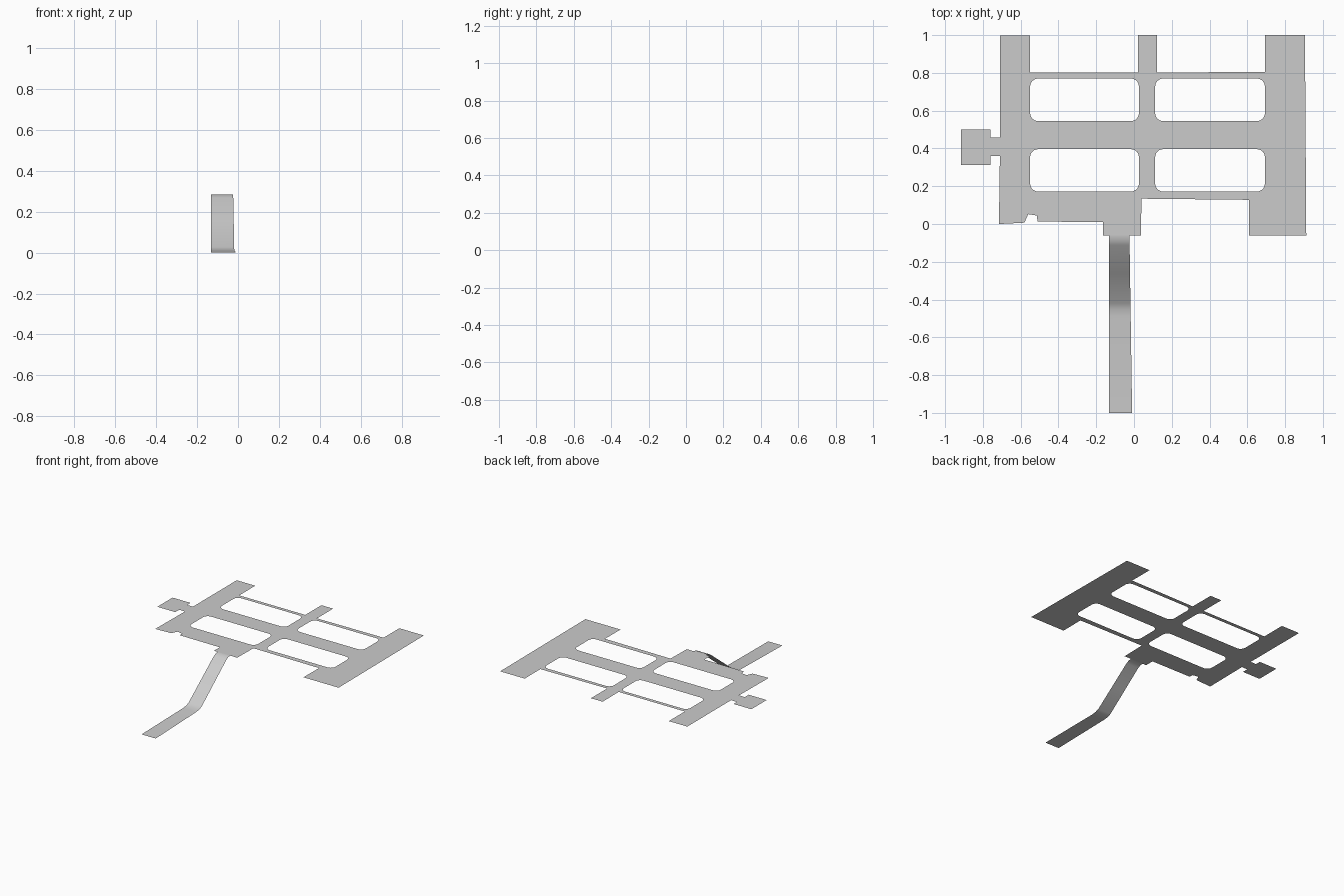
import bpy, bmesh, math

if "Cube" in bpy.data.objects:
    bpy.data.objects.remove(bpy.data.objects["Cube"])

DECK_Z = 0.285


def finish(bm, name):
    for f in bm.faces:
        f.normal_update()
        if f.normal.z < 0:
            f.normal_flip()
    me = bpy.data.meshes.new(name)
    bm.to_mesh(me)
    bm.free()
    ob = bpy.data.objects.new(name, me)
    bpy.context.collection.objects.link(ob)
    return ob


def add_loop(bm, pts, z):
    vs = [bm.verts.new((x, y, z)) for x, y in pts]
    return [bm.edges.new((vs[i - 1], vs[i])) for i in range(len(vs))]


def rounded_rect(x0, x1, y0, y1, r=0.042, n=6):
    pts = []
    corners = [(x1 - r, y1 - r), (x0 + r, y1 - r), (x0 + r, y0 + r), (x1 - r, y0 + r)]
    for q, (cx, cy) in enumerate(corners):
        for i in range(n + 1):
            a = math.pi / 2 * (q + i / n)
            pts.append((cx + r * math.cos(a), cy + r * math.sin(a)))
    return pts


# Flat deck: stepped outline with four rounded openings
outline = [
    (-0.715, 0.0), (-0.58, 0.007), (-0.56, 0.052), (-0.515, 0.045), (-0.51, 0.013),
    (-0.165, 0.01), (-0.165, -0.062), (0.036, -0.062), (0.04, 0.134), (0.61, 0.128),
    (0.608, -0.062), (0.912, -0.062), (0.905, 1.0), (0.693, 1.0), (0.693, 0.806),
    (0.121, 0.801), (0.121, 1.0), (0.02, 1.0), (0.02, 0.801), (-0.55, 0.801),
    (-0.55, 0.998), (-0.71, 0.998), (-0.71, 0.458), (-0.76, 0.458), (-0.76, 0.5),
    (-0.915, 0.5), (-0.915, 0.312), (-0.76, 0.312), (-0.76, 0.36), (-0.71, 0.36)]
bm = bmesh.new()
edges = add_loop(bm, outline, DECK_Z)
for x0, x1 in ((-0.55, 0.026), (0.112, 0.693)):
    for y0, y1 in ((0.172, 0.396), (0.545, 0.77)):
        edges += add_loop(bm, rounded_rect(x0, x1, y0, y1), DECK_Z)
bmesh.ops.triangle_fill(bm, use_beauty=True, use_dissolve=False, edges=edges,
                        normal=(0, 0, 1))
finish(bm, "deck")

# Sloping ramp and lower path: one strip following a side profile (y, z)
profile = [(-0.062, 0.285), (-0.085, 0.283), (-0.112, 0.269), (-0.261, 0.152),
           (-0.42, 0.027), (-0.45, 0.015), (-0.49, 0.01), (-1.0, 0.0)]
bm = bmesh.new()
rows = []
for y, z in profile:
    t = (y + 0.062) / -0.938
    rows.append([bm.verts.new((-0.132, y, z)), bm.verts.new((-0.024 + 0.014 * t, y, z))])
for a, b in zip(rows, rows[1:]):
    bm.faces.new((a[0], b[0], b[1], a[1]))
ramp = finish(bm, "ramp_path")
bpy.context.view_layer.objects.active = ramp
ramp.select_set(True)
bpy.ops.object.shade_smooth_by_angle(angle=math.radians(30))
